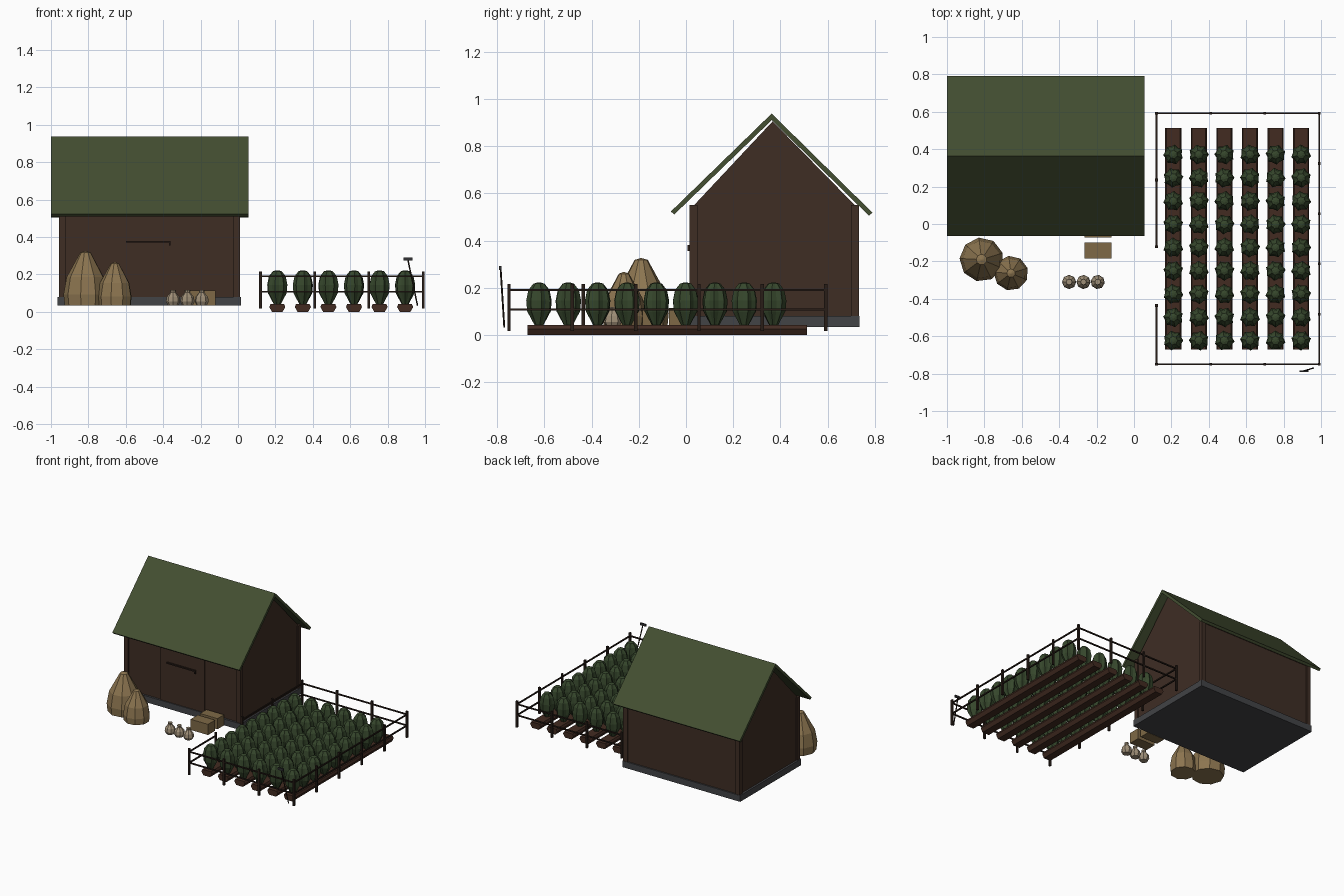
import bpy, bmesh, math
from mathutils import Vector

if "Cube" in bpy.data.objects:
    bpy.data.objects.remove(bpy.data.objects["Cube"])


def srgb(r, g, b):
    f = lambda c: c / 12.92 if c <= 0.04045 else ((c + 0.055) / 1.055) ** 2.4
    return (f(r / 255), f(g / 255), f(b / 255), 1)


def material(name, rgb):
    m = bpy.data.materials.new(name)
    m.diffuse_color = srgb(*rgb)
    m.use_nodes = True
    m.node_tree.nodes["Principled BSDF"].inputs["Base Color"].default_value = m.diffuse_color
    return m


ROOF = material("moss green", (67, 78, 49))
WALL = material("dark brown wood", (62, 45, 36))
STONE = material("grey stone", (66, 67, 70))
HAY = material("straw", (140, 117, 80))
CRATE = material("pale wood", (126, 105, 70))
SACK = material("sackcloth", (160, 144, 120))
SOIL = material("soil", (66, 43, 33))
LEAF = material("leaf green", (54, 71, 44))
FENCE = material("blackish wood", (40, 29, 23))
IRON = material("iron", (48, 48, 50))


def finish(name, bm, mat):
    bmesh.ops.recalc_face_normals(bm, faces=bm.faces)
    me = bpy.data.meshes.new(name)
    bm.to_mesh(me)
    bm.free()
    me.materials.append(mat)
    ob = bpy.data.objects.new(name, me)
    bpy.context.collection.objects.link(ob)
    return ob


def add_box(bm, x0, x1, y0, y1, z0, z1):
    vs = bmesh.ops.create_cube(bm, size=1)["verts"]
    for v in vs:
        v.co = Vector(((x0 + x1) / 2 + v.co.x * (x1 - x0),
                       (y0 + y1) / 2 + v.co.y * (y1 - y0),
                       (z0 + z1) / 2 + v.co.z * (z1 - z0)))


def boxes(name, mat, *specs):
    bm = bmesh.new()
    for s in specs:
        add_box(bm, *s)
    return finish(name, bm, mat)


def add_prism(bm, pts, a, b, axis):
    """Extrude a 2D profile (u, z) along x or y from a to b."""
    place = (lambda t, p: (t, p[0], p[1])) if axis == "x" else (lambda t, p: (p[0], t, p[1]))
    ends = [[bm.verts.new(place(t, p)) for p in pts] for t in (a, b)]
    n = len(pts)
    for e in ends:
        bm.faces.new(e)
    for i in range(n):
        j = (i + 1) % n
        bm.faces.new((ends[0][i], ends[0][j], ends[1][j], ends[1][i]))


def add_lathe(bm, cx, cy, profile, sides, groove=1.0, turn=0.0):
    """Closed stack of rings; groove < 1 pulls in every second corner."""
    rings = []
    for r, z in profile:
        ring = []
        for i in range(sides):
            a = turn + 2 * math.pi * i / sides
            k = r * (groove if i % 2 else 1)
            ring.append(bm.verts.new((cx + k * math.cos(a), cy + k * math.sin(a), z)))
        rings.append(ring)
    bm.faces.new(rings[0])
    bm.faces.new(rings[-1])
    for lo, hi in zip(rings, rings[1:]):
        for i in range(sides):
            j = (i + 1) % sides
            bm.faces.new((lo[i], lo[j], hi[j], hi[i]))


def add_rod(bm, p, q, r, sides=6):
    p, q = Vector(p), Vector(q)
    d = q - p
    vs = bmesh.ops.create_cone(bm, cap_ends=True, segments=sides, radius1=r,
                               radius2=r, depth=d.length)["verts"]
    rot = d.to_track_quat("Z", "Y")
    for v in vs:
        v.co = rot @ v.co + (p + q) / 2


# Barn: foundation, gabled body, corner posts, door, latch bar
boxes("foundation", STONE, (-0.965, 0.015, 0.01, 0.735, 0.033, 0.08))
bm = bmesh.new()
add_prism(bm, [(0.025, 0.08), (0.725, 0.08), (0.725, 0.54), (0.367, 0.905), (0.025, 0.54)],
          -0.95, 0.002, "x")
finish("barn_walls", bm, WALL)
boxes("corner_posts", WALL, *[(x, x + 0.035, y, y + 0.033, 0.08, 0.55)
                              for x in (-0.958, -0.025) for y in (0.015, 0.7)])
boxes("door", WALL, (-0.66, -0.29, 0.017, 0.027, 0.08, 0.475))
boxes("door_bar", FENCE, (-0.6, -0.36, 0.006, 0.018, 0.37, 0.38),
      (-0.37, -0.36, 0.006, 0.018, 0.355, 0.38))

# Roof: two sloping slabs meeting at the ridge
bm = bmesh.new()
add_prism(bm, [(-0.064, 0.523), (0.363, 0.938), (0.79, 0.518), (0.775, 0.505),
               (0.363, 0.91), (-0.05, 0.51)], -1.0, 0.055, "x")
finish("roof", bm, ROOF)

# Haystacks
for name, x, y, r, top in (("large_haystack", -0.815, -0.19, 0.118, 0.325),
                           ("small_haystack", -0.658, -0.263, 0.093, 0.266)):
    h = top - 0.035
    bm = bmesh.new()
    add_lathe(bm, x, y, [(r * 0.95, 0.035), (r, 0.035 + h * 0.2), (r * 0.86, 0.035 + h * 0.52),
                         (r * 0.24, top - 0.007), (0.004, top)], 9, turn=0.3)
    finish(name, bm, HAY)

# Sacks with tied tops
bm = bmesh.new()
for x in (-0.347, -0.27, -0.194):
    add_lathe(bm, x, -0.31, [(0.028, 0.035), (0.038, 0.055), (0.034, 0.08), (0.014, 0.105),
                             (0.016, 0.118)], 8, turn=x * 9)
finish("sacks", bm, SACK)

# Crates
boxes("crates", CRATE, (-0.265, -0.12, -0.185, -0.1, 0.035, 0.115),
      (-0.265, -0.12, -0.072, 0.005, 0.035, 0.115))

# Soil beds and leafy plants
ROWS = [0.21 + 0.1367 * i for i in range(6)]
bm = bmesh.new()
for x in ROWS:
    add_prism(bm, [(x - 0.028, 0), (x + 0.028, 0), (x + 0.043, 0.026), (x + 0.036, 0.043),
                   (x - 0.036, 0.043), (x - 0.043, 0.026)], -0.672, 0.512, "y")
finish("soil_beds", bm, SOIL)
bm = bmesh.new()
for i, x in enumerate(ROWS):
    for j in range(9):
        add_lathe(bm, x, -0.623 + 0.1243 * j,
                  [(0.018, 0.04), (0.05, 0.1), (0.054, 0.145), (0.045, 0.19),
                   (0.024, 0.217), (0.008, 0.222)], 14, groove=0.83, turn=0.4 * (i + j))
finish("plants", bm, LEAF)

# Fence: posts, then two rails along each run, with a gateway on the left
X0, X1, Y0, Y1 = 0.12, 0.99, -0.75, 0.592
posts = {(X0 + (X1 - X0) * i / 3, y) for i in range(4) for y in (Y0, Y1)}
posts |= {(X1, Y0 + (Y1 - Y0) * i / 5) for i in range(1, 5)}
posts |= {(X0, y) for y in (0.235, -0.122, -0.436)}
boxes("fence_posts", FENCE, *[(x - 0.007, x + 0.007, y - 0.007, y + 0.007, 0.017, 0.215)
                              for x, y in sorted(posts)])
runs = [(X0, X1, Y0, Y0), (X0, X1, Y1, Y1), (X1, X1, Y0, Y1),
        (X0, X0, Y0, -0.436), (X0, X0, -0.122, Y1)]
t = 0.0045
boxes("fence_rails", FENCE, *[(a - t, b + t, c - t, d + t, z - t, z + t)
                              for a, b, c, d in runs for z in (0.107, 0.19)])

# Hoe leaning at the front corner
bm = bmesh.new()
add_rod(bm, (0.96, -0.77, 0.033), (0.906, -0.786, 0.29), 0.004)
finish("hoe_handle", bm, FENCE)
boxes("hoe_head", IRON, (0.884, 0.932, -0.792, -0.782, 0.275, 0.292))
